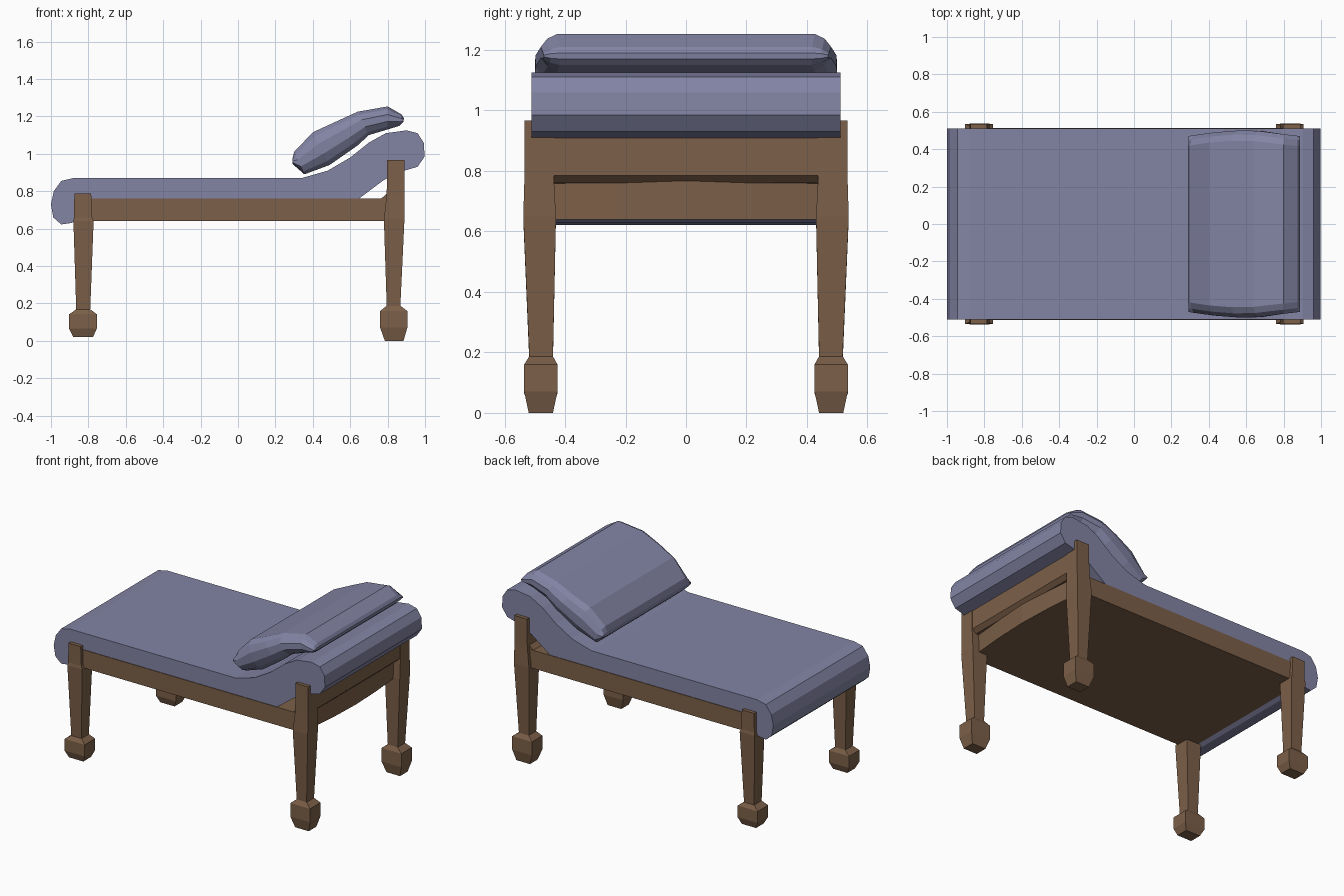
import bpy, bmesh


def material(name, rgb):
    m = bpy.data.materials.new(name)
    m.diffuse_color = (*rgb, 1)
    return m


FABRIC = material("blue grey fabric", (0.225, 0.23, 0.37))
WOOD = material("brown wood", (0.20, 0.115, 0.065))


def loft(name, rings, mat, mirror=False):
    """Skin a list of equally sized closed rings and cap both ends."""
    bm = bmesh.new()
    loops = [[bm.verts.new(p) for p in ring] for ring in rings]
    n = len(loops[0])
    for a, b in zip(loops, loops[1:]):
        for i in range(n):
            j = (i + 1) % n
            bm.faces.new((a[i], a[j], b[j], b[i]))
    bm.faces.new(loops[0])
    bm.faces.new(loops[-1])
    bmesh.ops.recalc_face_normals(bm, faces=bm.faces)
    me = bpy.data.meshes.new(name)
    bm.to_mesh(me)
    bm.free()
    me.materials.append(mat)
    ob = bpy.data.objects.new(name, me)
    bpy.context.collection.objects.link(ob)
    if mirror:
        mod = ob.modifiers.new("mirror", 'MIRROR')
        mod.use_axis = (False, True, False)
    return ob


def extrude_y(name, profile, half, mat):
    return loft(name, [[(x, y, z) for x, z in profile] for y in (-half, half)], mat)


# mattress: flat pad with a rolled foot end and a raised, rolled head end
extrude_y("mattress", [
    (-0.88, 0.87), (-0.945, 0.855), (-0.985, 0.80), (-1.0, 0.73), (-0.988, 0.66),
    (-0.945, 0.622), (-0.89, 0.63), (-0.855, 0.65), (-0.83, 0.755), (0.64, 0.755),
    (0.78, 0.86), (0.89, 0.91), (0.96, 0.93), (0.998, 0.985), (0.993, 1.06),
    (0.96, 1.11), (0.90, 1.125), (0.79, 1.11), (0.70, 1.06), (0.60, 0.98),
    (0.48, 0.91), (0.34, 0.87)], 0.51, FABRIC)

# bed frame
extrude_y("frame", [(-0.86, 0.64), (0.82, 0.64), (0.82, 0.76), (-0.86, 0.76)], 0.514, WOOD)

# head panel: flush upper board with a chamfer, and a bowed lower apron
extrude_y("head_panel", [
    (0.76, 0.755), (0.81, 0.80), (0.81, 0.93), (0.887, 0.93), (0.887, 0.785),
    (0.86, 0.76)], 0.512, WOOD)
plan = [(0.80, -0.45), (0.84, -0.45), (0.86, -0.22), (0.868, 0),
        (0.86, 0.22), (0.84, 0.45), (0.80, 0.45)]
loft("head_apron", [[(x, y, z) for x, y in plan] for z in (0.64, 0.775)], WOOD)


# legs: rows of (z, x0, x1, y0, y1)
def legs(name, rows):
    rings = [[(x0, y0, z), (x1, y0, z), (x1, y1, z), (x0, y1, z)]
             for z, x0, x1, y0, y1 in rows]
    loft(name, rings, WOOD, mirror=True)


legs("head_legs", [
    (0.0, 0.785, 0.885, 0.44, 0.52), (0.07, 0.76, 0.905, 0.425, 0.535),
    (0.16, 0.76, 0.905, 0.425, 0.535), (0.187, 0.795, 0.868, 0.44, 0.518),
    (0.65, 0.78, 0.89, 0.43, 0.538), (0.78, 0.795, 0.89, 0.437, 0.534),
    (0.967, 0.797, 0.89, 0.437, 0.534)])
legs("foot_legs", [
    (0.02, -0.88, -0.775, 0.44, 0.52), (0.065, -0.903, -0.755, 0.425, 0.535),
    (0.142, -0.903, -0.755, 0.425, 0.535), (0.168, -0.865, -0.79, 0.44, 0.518),
    (0.64, -0.88, -0.772, 0.43, 0.538), (0.66, -0.877, -0.78, 0.437, 0.534),
    (0.787, -0.875, -0.785, 0.437, 0.534)])

# pillow: stations of (top x, top z, bottom x, bottom z, half width)
stations = [
    (0.29, 0.97, 0.292, 0.945, 0.47), (0.30, 1.01, 0.355, 0.89, 0.475),
    (0.40, 1.115, 0.49, 0.94, 0.49), (0.52, 1.17, 0.64, 1.045, 0.50),
    (0.64, 1.225, 0.70, 1.10, 0.498), (0.80, 1.253, 0.80, 1.13, 0.48),
    (0.875, 1.21, 0.865, 1.15, 0.472), (0.887, 1.19, 0.885, 1.17, 0.47)]
side = [(0.055, 1.0), (0.022, 0.75), (0.0, 0.3)]   # rounded side edge
rings = []
for tx, tz, bx, bz, w in stations:
    cx, cz, dx, dz = (tx + bx) / 2, (tz + bz) / 2, (tx - bx) / 2, (tz - bz) / 2
    right = [(w - i, s) for i, s in side] + [(w - i, -s) for i, s in reversed(side)]
    section = right + [(-y, s) for y, s in reversed(right)]
    rings.append([(cx + dx * s, y, cz + dz * s) for y, s in section])
loft("pillow", rings, FABRIC)
